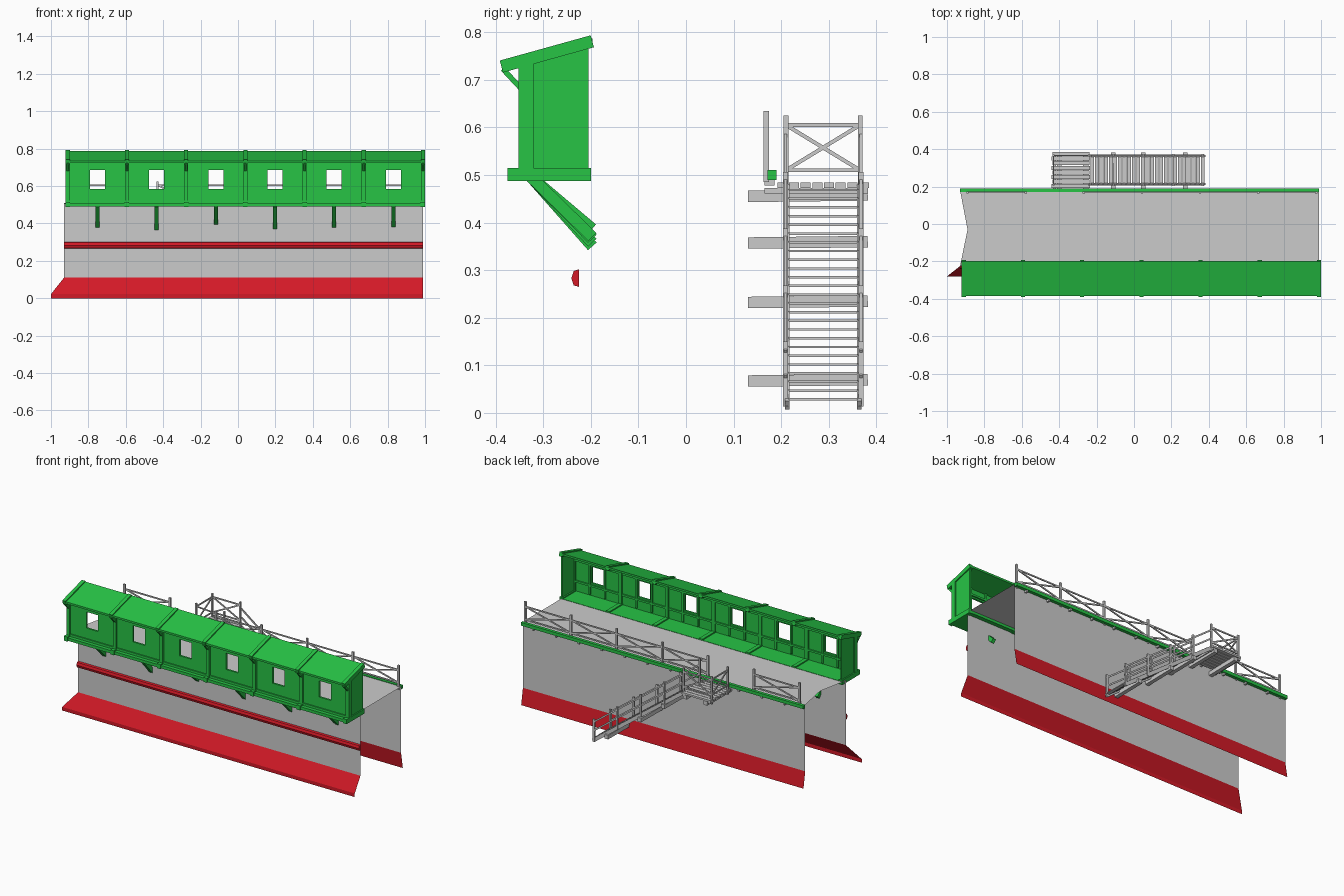
import bpy, bmesh
from mathutils import Vector, Matrix

if "Cube" in bpy.data.objects:
    bpy.data.objects.remove(bpy.data.objects["Cube"])


def material(name, color):
    m = bpy.data.materials.new(name)
    m.diffuse_color = color
    m.use_nodes = True
    m.node_tree.nodes["Principled BSDF"].inputs["Base Color"].default_value = m.diffuse_color
    return m


GREEN = material("green", (0.02, 0.55, 0.06, 1))
RED = material("red", (0.65, 0.01, 0.02, 1))


class Part:
    """Collects boxes, beams and sheets into one named object."""

    def __init__(self, name, mat=None):
        self.name, self.mat, self.bm = name, mat, bmesh.new()

    def box(self, x0, x1, y0, y1, z0, z1):
        c = Vector((x0 + x1, y0 + y1, z0 + z1)) / 2
        m = Matrix.Translation(c) @ Matrix.Diagonal((x1 - x0, y1 - y0, z1 - z0, 1))
        bmesh.ops.create_cube(self.bm, size=1, matrix=m)

    def beam(self, a, b, w, h):
        a, b = Vector(a), Vector(b)
        d = (b - a).normalized()
        side = d.cross(Vector((0, 0, 1)))
        side = side.normalized() if side.length > 1e-4 else Vector((1, 0, 0))
        up = side.cross(d)
        rot = Matrix((d, side, up)).transposed().to_4x4()
        m = Matrix.Translation((a + b) / 2) @ rot @ Matrix.Diagonal(((b - a).length, w, h, 1))
        bmesh.ops.create_cube(self.bm, size=1, matrix=m)

    def sheet(self, pts):
        self.bm.faces.new([self.bm.verts.new(p) for p in pts])

    def prism(self, x0, x1, yz):
        v0 = [self.bm.verts.new((x0, y, z)) for y, z in yz]
        v1 = [self.bm.verts.new((x1, y, z)) for y, z in yz]
        self.bm.faces.new(v0)
        self.bm.faces.new(v1[::-1])
        for i in range(len(yz)):
            j = (i + 1) % len(yz)
            self.bm.faces.new((v0[j], v0[i], v1[i], v1[j]))
        bmesh.ops.recalc_face_normals(self.bm, faces=self.bm.faces)

    def done(self):
        me = bpy.data.meshes.new(self.name)
        self.bm.to_mesh(me)
        self.bm.free()
        ob = bpy.data.objects.new(self.name, me)
        bpy.context.collection.objects.link(ob)
        if self.mat:
            me.materials.append(self.mat)


L, R = -0.93, 0.99
YF, YB, TOP = -0.225, 0.17, 0.506

# Wall faces and walkway deck: open thin shell with a notched left end
p = Part("front_wall")
p.sheet([(L, YF, 0.11), (R, YF, 0.11), (R, YF, TOP), (L, YF, TOP)])
p.done()
p = Part("back_wall")
p.sheet([(R, YB, 0.1), (L, YB, 0.1), (L, YB, TOP), (R, YB, TOP)])
p.done()
p = Part("walkway_deck")
p.sheet([(L, YF, TOP), (R, YF, TOP), (R, -0.03, TOP), (-0.89, -0.03, TOP)])
p.sheet([(-0.89, -0.03, TOP), (R, -0.03, TOP), (R, 0.18, TOP), (L, 0.18, TOP)])
p.done()

# Red flared base and string course
p = Part("front_base", RED)
p.sheet([(-1, -0.28, 0.022), (R, -0.28, 0.022), (R, YF, 0.11), (L, YF, 0.11)])
p.sheet([(-1, -0.28, 0), (R, -0.28, 0), (R, -0.28, 0.022), (-1, -0.28, 0.022)])
p.done()
p = Part("back_base", RED)
p.sheet([(R, 0.187, 0), (L, 0.187, 0), (L, YB, 0.1), (R, YB, 0.1)])
p.done()
p = Part("string_course", RED)
p.prism(L, R, [(YF, 0.265), (-0.236, 0.268), (-0.241, 0.283), (-0.236, 0.298), (YF, 0.302)])
p.done()

# Hoarding frame
frames = [-0.91 + i * 0.3165 for i in range(7)]
bays = [(a + b) / 2 for a, b in zip(frames, frames[1:])]
FW = -0.335
p = Part("hoarding_frames", GREEN)
for x in frames:
    p.box(x - 0.011, x + 0.011, -0.352, -0.32, 0.5, 0.735)
    p.box(x - 0.012, x + 0.012, -0.375, -0.2, 0.487, 0.515)
    p.beam((x, -0.388, 0.728), (x, -0.197, 0.781), 0.022, 0.026)
    p.beam((x, -0.345, 0.68), (x, -0.385, 0.723), 0.013, 0.011)
p.done()

p = Part("hoarding_floor", GREEN)
p.box(frames[0], frames[-1], -0.37, -0.2, 0.49, 0.508)
p.done()

# Boarded front with a square window in each bay
p = Part("hoarding_front", GREEN)
y0, y1 = FW - 0.006, FW + 0.006
p.box(frames[0], frames[-1], y0, y1, 0.505, 0.585)
p.box(frames[0], frames[-1], y0, y1, 0.685, 0.742)
edges = [frames[0]] + [e for b in bays for e in (b - 0.04, b + 0.04)] + [frames[-1]]
for a, b in zip(edges[::2], edges[1::2]):
    p.box(a, b, y0, y1, 0.585, 0.685)
p.done()

# Rails across the boards
p = Part("hoarding_rails", GREEN)
for z in (0.57, 0.70):
    p.box(frames[0], frames[-1], FW + 0.004, FW + 0.014, z - 0.006, z + 0.006)
p.box(frames[0], frames[-1], -0.348, -0.33, 0.508, 0.522)
for b in bays:
    for s in (-1, 1):
        p.box(b + s * 0.052 - 0.006, b + s * 0.052 + 0.006, FW + 0.004, FW + 0.013, 0.515, 0.745)
p.done()

# End walls follow the roof slope
p = Part("hoarding_ends", GREEN)
for x in (frames[0], frames[-1]):
    p.prism(x - 0.004, x + 0.004, [(-0.335, 0.51), (-0.205, 0.51), (-0.205, 0.772), (-0.335, 0.737)])
p.done()

p = Part("hoarding_roof", GREEN)
p.prism(frames[0], frames[-1], [(-0.385, 0.723), (-0.197, 0.775), (-0.197, 0.787), (-0.385, 0.735)])
p.done()

# Slanted brackets, each slightly different
p = Part("hoarding_brackets", GREEN)
for b, z in zip(bays, (0.378, 0.36, 0.397, 0.368, 0.376, 0.38)):
    p.beam((b, -0.325, 0.495), (b, -0.197, z - 0.01), 0.021, 0.024)
p.done()

# Rear edge beam
p = Part("rear_edge_beam", GREEN)
p.box(L, R, 0.171, 0.19, 0.49, 0.51)
p.done()


def panel(part, a, b, z0, z1, w=0.008):
    """Two rails and a crossed brace between points a and b (x, y)."""
    lo, hi = (lambda q: (*q, z0)), (lambda q: (*q, z1))
    for s, e in ((lo(a), lo(b)), (hi(a), hi(b)), (lo(a), hi(b)), (hi(a), lo(b))):
        part.beam(s, e, w * 0.7, w)


# Rear railing, with an opening at the landing
posts = [-0.89 + i * 0.3108 for i in range(7)]
p = Part("rear_railing")
for x in posts:
    p.box(x - 0.006, x + 0.006, 0.163, 0.174, 0.485, 0.635)
for i, (a, b) in enumerate(zip(posts, posts[1:])):
    if i != 1:
        panel(p, (a, 0.171), (b, 0.171), 0.525, 0.605)
p.done()
p = Part("rear_railing_pegs")
for a, b in zip(posts, posts[1:]):
    for t in (0.3, 0.8):
        x = a + (b - a) * t
        p.box(x - 0.005, x + 0.005, 0.165, 0.186, 0.478, 0.49)
p.done()

# Landing boards, joists and railing
LX0, LX1 = -0.44, -0.235
p = Part("landing")
for i in range(8):
    y = 0.192 + i * 0.0245
    d = 0.004 * (i % 2)
    p.box(LX0 + d, LX1 - d, y, y + 0.021, 0.473, 0.484)
for x in (LX0 + 0.015, LX1 - 0.015):
    p.box(x - 0.008, x + 0.008, 0.165, 0.382, 0.461, 0.473)
p.done()
p = Part("landing_railing")
corners = [(LX0 + 0.01, 0.21), (LX0 + 0.01, 0.366), (LX1 - 0.005, 0.366)]
for x, y in corners + [(LX1 - 0.005, 0.21)]:
    p.box(x - 0.005, x + 0.005, y - 0.005, y + 0.005, 0.455, 0.625)
for a, b in zip(corners, corners[1:]):
    panel(p, a, b, 0.51, 0.605)
p.done()

# Stair: stringers, treads and side rails
SX0, SX1, SZ0, SZ1 = -0.235, 0.375, 0.475, 0.02
slope = (SZ1 - SZ0) / (SX1 - SX0)


def sz(x):
    return SZ0 + (x - SX0) * slope


p = Part("stair")
for y in (0.213, 0.364):
    p.beam((SX0, y, sz(SX0) - 0.004), (SX1, y, sz(SX1) - 0.004), 0.01, 0.022)
for i in range(25):
    x = SX0 + 0.012 + i * (SX1 - SX0 - 0.02) / 24
    p.box(x - 0.01, x + 0.01, 0.215, 0.362, sz(x), sz(x) + 0.005)
p.done()
p = Part("stair_railing")
for y in (0.209, 0.368):
    for x in (-0.11, 0.05, 0.21, 0.368):
        p.box(x - 0.006, x + 0.006, y - 0.005, y + 0.005, sz(x) - 0.012, sz(x) + 0.125)
    for h in (0.055, 0.108):
        p.beam((SX0, y, sz(SX0) + h), (SX1, y, sz(SX1) + h), 0.006, 0.009)
p.done()

# Support beams set into the back wall
p = Part("stair_supports")
for x, z in ((-0.40, 0.455), (-0.26, 0.455), (-0.11, 0.357), (0.05, 0.232), (0.275, 0.067)):
    p.beam((x, 0.13, z), (x, 0.382, z + 0.003), 0.024, 0.024)
p.done()
